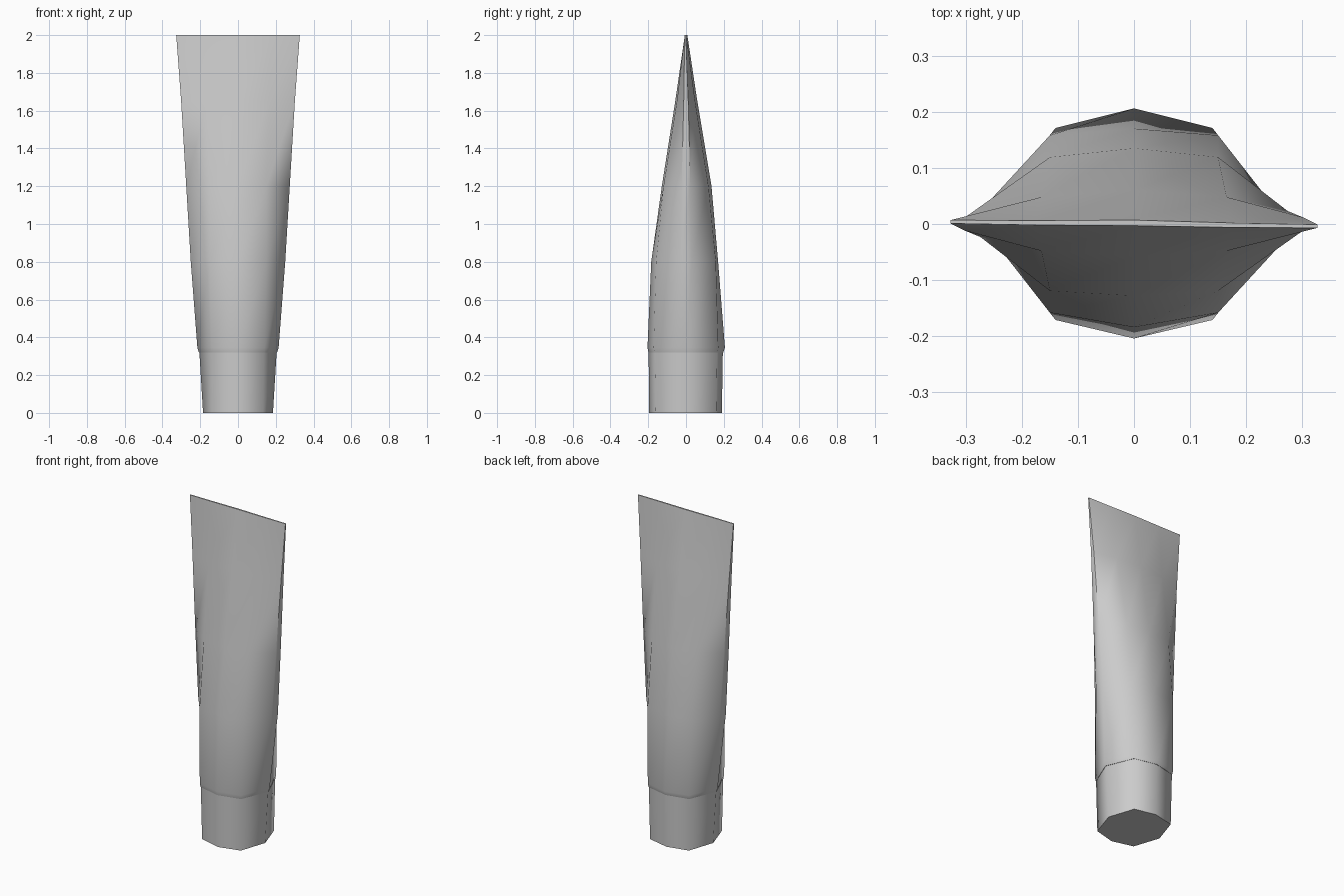
import bpy, bmesh, math

if "Cube" in bpy.data.objects:
    bpy.data.objects.remove(bpy.data.objects["Cube"])


def loft(name, rings):
    """Skin rings (z, front_y, back_y, corner_x, corner_y, side_x, side_y, skew) and cap both ends."""
    bm = bmesh.new()
    loops = []
    for z, fy, by, cx, cy, sx, sy, skew in rings:
        pts = [(0, -fy), (cx, -cy), (sx, -sy), (sx, sy), (cx, cy),
               (0, by), (-cx, cy), (-sx, sy), (-sx, -sy), (-cx, -cy)]
        loops.append([bm.verts.new((x, y + skew * x, z)) for x, y in pts])
    n = 10
    for a, b in zip(loops, loops[1:]):
        for i in range(n):
            j = (i + 1) % n
            bm.faces.new((a[i], a[j], b[j], b[i]))
    bm.faces.new(loops[0][::-1])
    bm.faces.new(loops[-1])
    # side points that coincide become a single vertex
    bmesh.ops.remove_doubles(bm, verts=bm.verts, dist=0.0005)
    bmesh.ops.recalc_face_normals(bm, faces=bm.faces)
    mesh = bpy.data.meshes.new(name)
    bm.to_mesh(mesh)
    bm.free()
    ob = bpy.data.objects.new(name, mesh)
    bpy.context.collection.objects.link(ob)
    bpy.ops.object.select_all(action='DESELECT')
    ob.select_set(True)
    bpy.context.view_layer.objects.active = ob
    bpy.ops.object.shade_smooth_by_angle(angle=math.radians(60))
    return ob


# octagonal cap the tube stands on
loft("cap", [
    (0.00, 0.195, 0.19, 0.132, 0.16, 0.185, 0, 0),
    (0.33, 0.198, 0.195, 0.137, 0.165, 0.205, 0, 0),
])

# squeezable body, flattening to a thin crimped end
loft("tube_body", [
    (0.32, 0.199, 0.197, 0.138, 0.166, 0.207, 0, 0),
    (0.345, 0.204, 0.206, 0.14, 0.171, 0.215, 0, 0),
    (0.80, 0.184, 0.17, 0.15, 0.158, 0.25, 0.03, 0),
    (1.20, 0.128, 0.135, 0.15, 0.119, 0.274, 0.023, 0),
    (1.65, 0.057, 0.06, 0.165, 0.048, 0.301, 0.012, 0),
    (2.00, 0.003, 0.007, 0.175, 0.004, 0.327, 0.003, -0.012),
])
